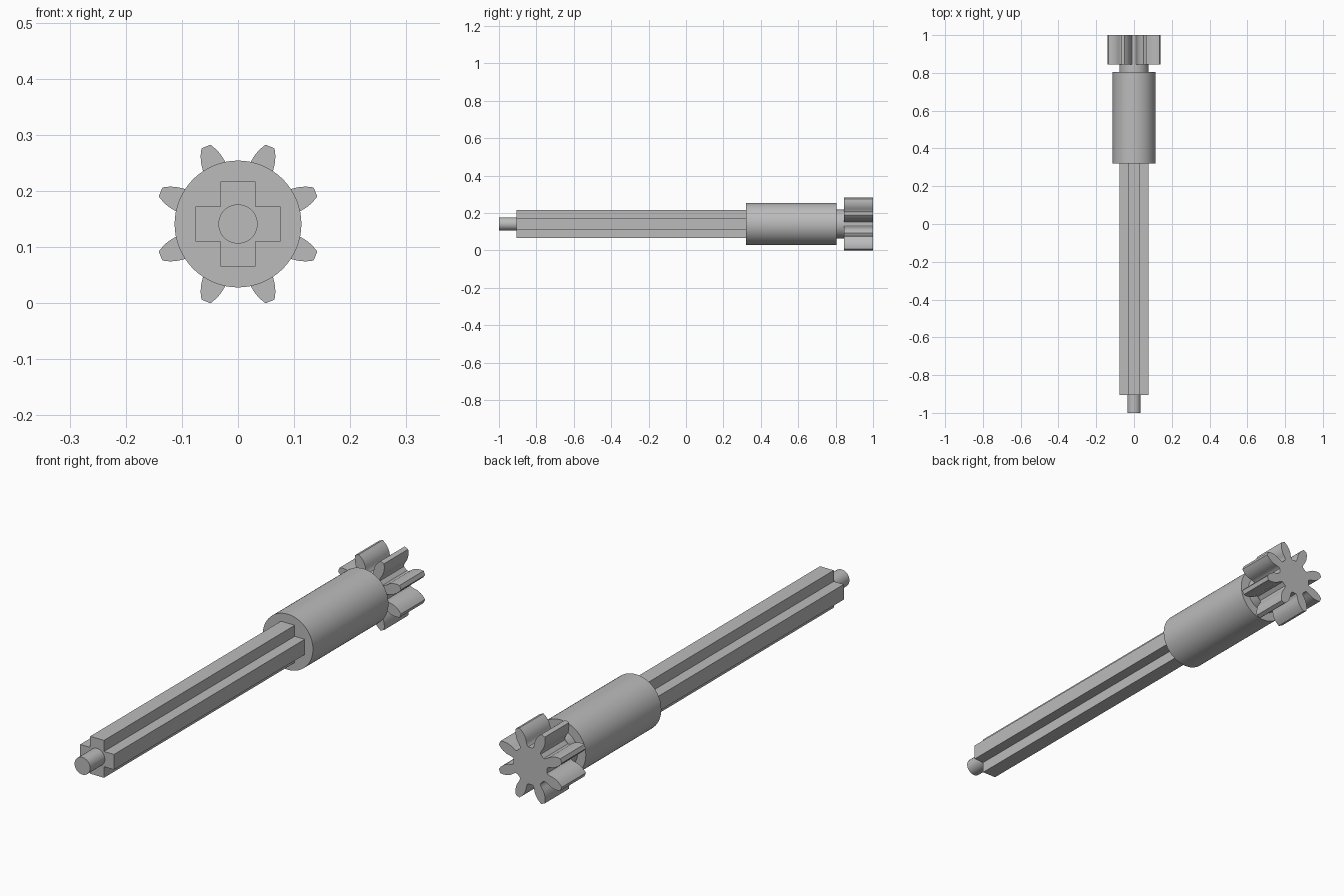
import bpy, bmesh, math
from mathutils import Vector

if "Cube" in bpy.data.objects:
    bpy.data.objects.remove(bpy.data.objects["Cube"], do_unlink=True)

AXIS_Z = 0.141  # height of the shaft axis

grey = bpy.data.materials.new("plain grey")
grey.use_nodes = True
colour = (0.5, 0.5, 0.5, 1)
grey.diffuse_color = colour
grey.node_tree.nodes["Principled BSDF"].inputs["Base Color"].default_value = colour


def extrude_profile(name, points, y0, y1, smooth_angle=None):
    """Extrude an (x, z) outline around the shaft axis from y0 to y1."""
    bm = bmesh.new()
    face = bm.faces.new([bm.verts.new((x, y0, z + AXIS_Z)) for x, z in points])
    result = bmesh.ops.extrude_face_region(bm, geom=[face], use_keep_orig=True)
    moved = [g for g in result["geom"] if isinstance(g, bmesh.types.BMVert)]
    bmesh.ops.translate(bm, verts=moved, vec=Vector((0, y1 - y0, 0)))
    bmesh.ops.recalc_face_normals(bm, faces=bm.faces)
    mesh = bpy.data.meshes.new(name)
    bm.to_mesh(mesh)
    bm.free()
    mesh.materials.append(grey)
    obj = bpy.data.objects.new(name, mesh)
    bpy.context.collection.objects.link(obj)
    if smooth_angle:
        bpy.ops.object.select_all(action='DESELECT')
        obj.select_set(True)
        bpy.context.view_layer.objects.active = obj
        bpy.ops.object.shade_smooth_by_angle(angle=math.radians(smooth_angle))
    return obj


def circle(radius, sides):
    steps = [2 * math.pi * i / sides for i in range(sides)]
    return [(radius * math.cos(a), radius * math.sin(a)) for a in steps]


def cross(arm, half):
    """Plus-shaped outline, one quarter repeated four times."""
    quarter = [(arm, -half), (arm, half), (half, half)]
    points = []
    for _ in range(4):
        points += quarter
        quarter = [(-z, x) for x, z in quarter]
    return points


def gear(teeth):
    """Petal-shaped teeth, given as (distance from axis, half width)."""
    flank = [(0.073, 0.020), (0.080, 0.0175), (0.090, 0.0185), (0.100, 0.0205),
             (0.112, 0.0213), (0.124, 0.0195), (0.137, 0.0155), (0.1494, 0.0087)]
    outline = [(r, -t) for r, t in flank] + [(r, t) for r, t in reversed(flank)]
    points = []
    for i in range(teeth):
        a = 2 * math.pi * (i + 0.5) / teeth
        c, s = math.cos(a), math.sin(a)
        points += [(r * c - t * s, r * s + t * c) for r, t in outline]
    return points


# Shaft from front to back
extrude_profile("front_pin", circle(0.035, 48), -1.0, -0.905, 30)
extrude_profile("cross_shaft", cross(0.076, 0.031), -0.905, 0.32)
extrude_profile("barrel", circle(0.113, 64), 0.32, 0.805, 30)
extrude_profile("neck", circle(0.077, 64), 0.805, 0.845, 30)
extrude_profile("pinion_gear", gear(8), 0.845, 1.0, 28)
